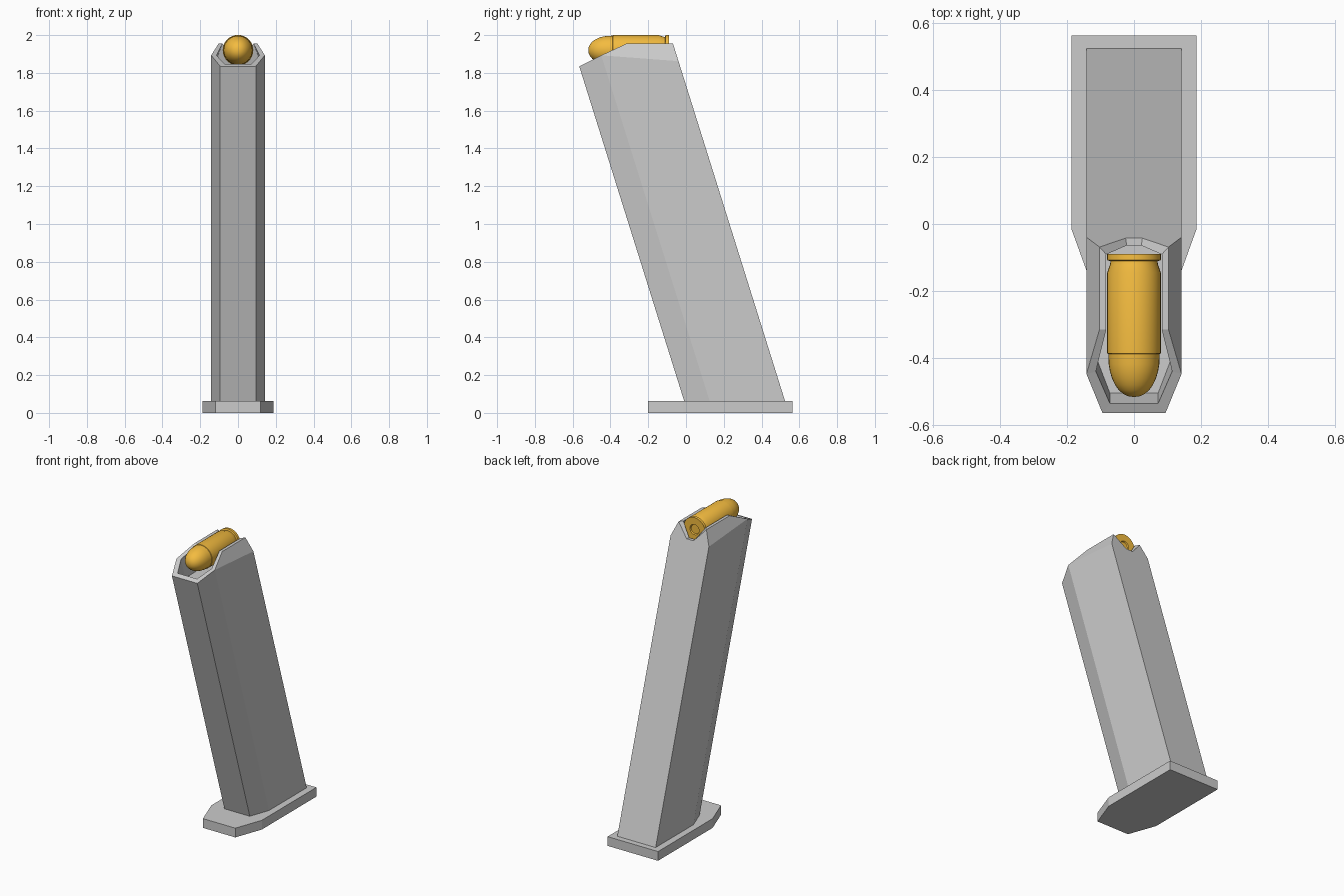
import bpy, bmesh
from math import tau, cos, sin, pi
from mathutils import Vector

if "Cube" in bpy.data.objects:
    bpy.data.objects.remove(bpy.data.objects["Cube"])

LEAN = 0.3135  # forward rake of the body per unit of height


def finish(name, bm):
    bmesh.ops.remove_doubles(bm, verts=bm.verts, dist=1e-4)
    bmesh.ops.recalc_face_normals(bm, faces=bm.faces)
    me = bpy.data.meshes.new(name)
    bm.to_mesh(me)
    bm.free()
    ob = bpy.data.objects.new(name, me)
    bpy.context.collection.objects.link(ob)
    return ob


# Base plate: extruded outline with a tapered nose
def base_plate():
    half = [(0.12, -0.2), (0.187, -0.015), (0.187, 0.563)]
    outline = half + [(-x, y) for x, y in reversed(half)]
    bm = bmesh.new()
    face = bm.faces.new([bm.verts.new((x, y, 0)) for x, y in outline])
    up = bmesh.ops.extrude_face_region(bm, geom=[face])["geom"]
    verts = [g for g in up if isinstance(g, bmesh.types.BMVert)]
    bmesh.ops.translate(bm, verts=verts, vec=(0, 0, 0.062))
    if face not in bm.faces:
        bmesh.ops.holes_fill(bm, edges=bm.edges)
    return finish("base_plate", bm)


# One skin (outer or inner) of the raked body, right half only
def skin(bm, z0, front, chamfer, back, fold, lip, lip_rear, notch):
    def v(x, y, z):
        return bm.verts.new((x, y - LEAN * z, z))
    (fx, fy, fz), (cx, cy, cz), (bx, by) = front, chamfer, back
    f0, f1, f, fm = v(0, fy, z0), v(fx, fy, z0), v(fx, fy, fz), v(0, fy, fz)
    c1, c = v(cx, cy, z0), v(cx, cy, cz)
    b1, b0, b = v(bx, by, z0), v(0, by, z0), v(bx, by, fold)
    l1, l2 = v(lip[0], lip[1], lip[2]), v(lip[0], lip_rear, lip[2])
    n, nm = v(notch[0], by, notch[1]), v(0, by, notch[1])
    for loop in ([f0, f1, f, fm], [f1, c1, c, f], [c1, b1, b, c],
                 [c, b, l2, l1], [b1, b0, nm, n, l2, b], [f0, b0, b1, c1, f1]):
        bm.faces.new(loop)
    return [fm, f, c, l1, l2, n, nm]


# Body: outer and inner skins joined by the rim, then mirrored
def body():
    bm = bmesh.new()
    outer = skin(bm, 0.06, (0.094, 0.010, 1.835), (0.142, 0.145, 1.893),
                 (0.142, 0.544), 1.862, (0.103, 0.298, 1.955), 0.544, (0.025, 1.87))
    inner = skin(bm, 1.75, (0.072, 0.043, 1.848), (0.114, 0.153, 1.893),
                 (0.12, 0.522), 1.852, (0.083, 0.298, 1.955), 0.522, (0.022, 1.87))
    for i in range(len(outer) - 1):
        bm.faces.new([outer[i], outer[i + 1], inner[i + 1], inner[i]])
    other = bmesh.ops.duplicate(bm, geom=bm.verts[:] + bm.edges[:] + bm.faces[:])["geom"]
    for g in other:
        if isinstance(g, bmesh.types.BMVert):
            g.co.x *= -1
    return finish("magazine_body", bm)


# Cartridge: lathed profile of (radius, y) around the y axis
def cartridge():
    prof = [(0, -0.098), (0.03, -0.098), (0.034, -0.09), (0.08, -0.09), (0.081, -0.108),
            (0.07, -0.111), (0.072, -0.122), (0.08, -0.145), (0.08, -0.387), (0.077, -0.388)]
    prof += [(0.077 * cos(a) ** 0.9 if i < 8 else 0, -0.395 - 0.122 * sin(a))
             for i in range(1, 9) for a in [pi / 2 * i / 8]]
    bm = bmesh.new()
    vs = [bm.verts.new((0, y, 1.92 + r)) for r, y in prof]
    es = [bm.edges.new(p) for p in zip(vs, vs[1:])]
    bmesh.ops.spin(bm, geom=vs + es, cent=Vector((0, 0, 1.92)), axis=Vector((0, 1, 0)),
                   angle=tau, steps=32)
    ob = finish("cartridge", bm)
    mat = bpy.data.materials.new("copper_orange")
    mat.diffuse_color = (0.9, 0.5, 0.05, 1)
    mat.use_nodes = True
    mat.node_tree.nodes["Principled BSDF"].inputs["Base Color"].default_value = mat.diffuse_color
    ob.data.materials.append(mat)
    bpy.context.view_layer.objects.active = ob
    ob.select_set(True)
    bpy.ops.object.shade_smooth_by_angle(angle=0.6)


base_plate()
body()
cartridge()
